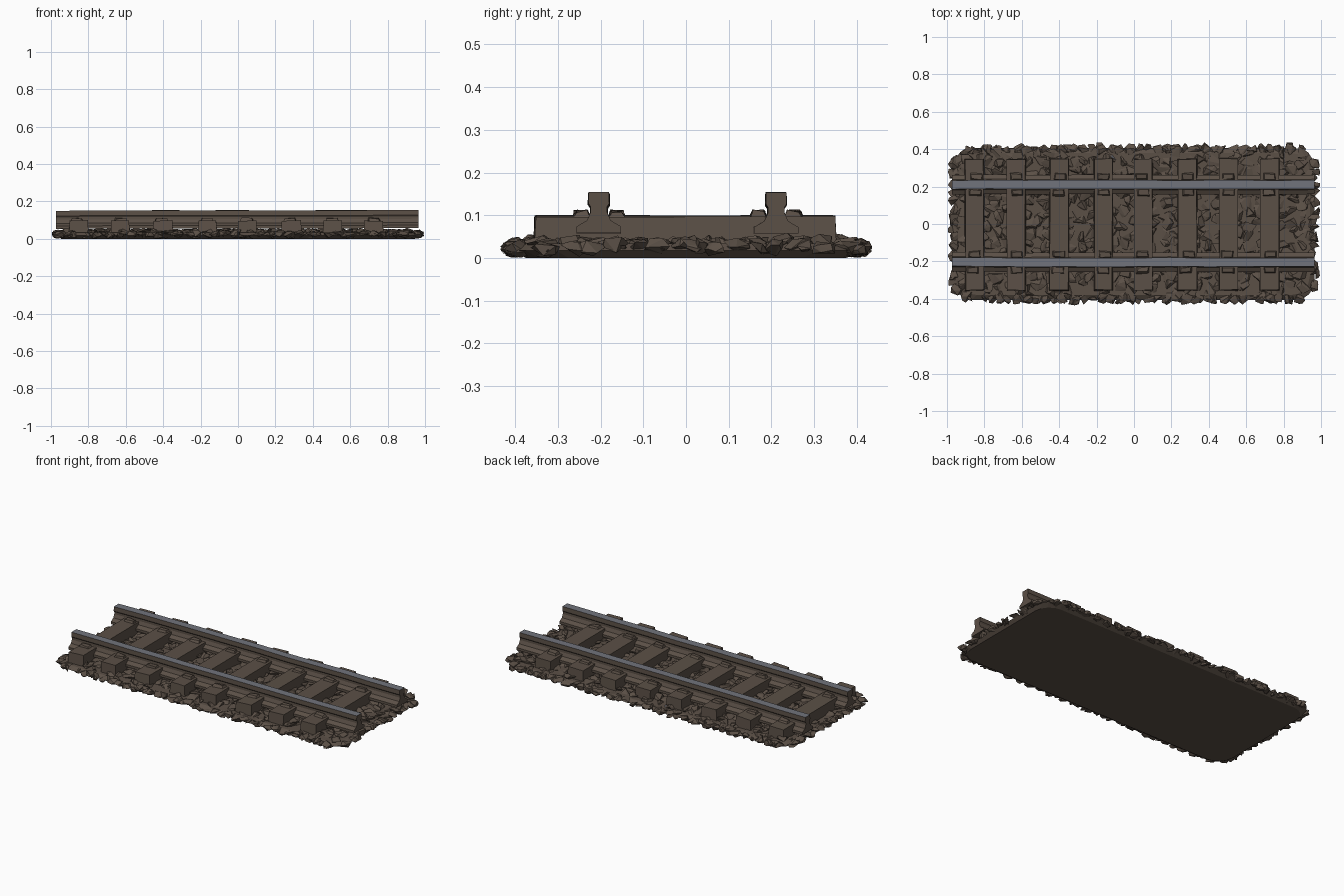
import bpy, bmesh, math, random
from mathutils import Vector

if "Cube" in bpy.data.objects:
    bpy.data.objects.remove(bpy.data.objects["Cube"])

random.seed(7)


def material(name, rgb):
    m = bpy.data.materials.new(name)
    m.diffuse_color = (*rgb, 1)
    m.use_nodes = True
    m.node_tree.nodes["Principled BSDF"].inputs["Base Color"].default_value = m.diffuse_color
    return m


BROWN = material("weathered brown", (0.105, 0.080, 0.062))
STEEL = material("worn steel", (0.165, 0.172, 0.200))


def make(name, bm):
    bmesh.ops.recalc_face_normals(bm, faces=bm.faces[:])
    me = bpy.data.meshes.new(name)
    bm.to_mesh(me)
    bm.free()
    me.materials.append(BROWN)
    me.materials.append(STEEL)
    ob = bpy.data.objects.new(name, me)
    bpy.context.collection.objects.link(ob)
    return ob


def jit(a):
    return random.uniform(-a, a)


def rounded_rect(hx, hy, r, steps=4):
    pts = []
    for q, (sx, sy) in enumerate([(1, 1), (-1, 1), (-1, -1), (1, -1)]):
        for i in range(steps + 1):
            a = math.pi / 2 * (q + i / steps)
            pts.append((sx * (hx - r) + r * math.cos(a), sy * (hy - r) + r * math.sin(a)))
    return pts


def inside(x, y, hx, hy, r):
    dx, dy = max(abs(x) - hx + r, 0), max(abs(y) - hy + r, 0)
    return math.hypot(dx, dy) <= r


# Gravel bed: flat bottomed slab that flares outward
bm = bmesh.new()
rings = []
for hx, hy, z in [(0.945, 0.375, 0), (0.965, 0.405, 0.018), (0.94, 0.38, 0.034)]:
    rings.append([bm.verts.new((x, y, z)) for x, y in rounded_rect(hx, hy, 0.10)])
for lo, hi in zip(rings, rings[1:]):
    n = len(lo)
    for i in range(n):
        bm.faces.new((lo[i], lo[(i + 1) % n], hi[(i + 1) % n], hi[i]))
bm.faces.new(rings[0][::-1])
bm.faces.new(rings[-1])
make("gravel_bed", bm)


# Loose stones: angular convex hulls on a jittered grid
def add_stone(bm, c, rx, ry, rz):
    verts = []
    for _ in range(10):
        d = Vector((random.gauss(0, 1), random.gauss(0, 1), random.gauss(0, 1))).normalized()
        x, y, z = c[0] + d.x * rx, c[1] + d.y * ry, c[2] + d.z * rz
        x = max(-1, min(1, x))
        y = max(-0.435, min(0.435, y))
        verts.append(bm.verts.new((x, y, max(0.001, z))))
    res = bmesh.ops.convex_hull(bm, input=verts)
    junk = [g for g in res["geom_interior"] if isinstance(g, bmesh.types.BMVert)]
    bmesh.ops.delete(bm, geom=junk, context='VERTS')
    if random.random() < 0.015:                       # an occasional grey facet
        faces = [g for g in res["geom"] if isinstance(g, bmesh.types.BMFace) and g.is_valid]
        if faces:
            faces[0].material_index = 1


bm = bmesh.new()
step = 0.056
for i in range(-17, 18):
    for j in range(-7, 8):
        x, y = i * step + jit(0.018), j * step + jit(0.018)
        if inside(x, y, 0.962, 0.402, 0.09):
            edge = not inside(x, y, 0.93, 0.37, 0.09)
            z = 0.024 if edge else 0.034
            add_stone(bm, (x, y, z + jit(0.005)), random.uniform(0.034, 0.048),
                      random.uniform(0.034, 0.048), random.uniform(0.016, 0.022))
# Rim stones that roughen the outline
for sx in (-1, 1):
    for k in range(14):
        add_stone(bm, (sx * 0.962, -0.32 + k * 0.049 + jit(0.01), 0.026 + jit(0.006)), 0.034, 0.036, 0.02)
for sy in (-1, 1):
    for k in range(36):
        add_stone(bm, (-0.88 + k * 0.0503 + jit(0.01), sy * 0.397, 0.024 + jit(0.006)), 0.036, 0.034, 0.02)
make("gravel_stones", bm)


# Hewn block with slightly tapered, uneven corners
def add_block(bm, x, y, z0, z1, w, d, taper=0.004, rough=0.003):
    def ring(z, t):
        return [bm.verts.new((x + sx * (w / 2 - t) + jit(rough), y + sy * (d / 2 - t) + jit(rough),
                              z + jit(rough))) for sx, sy in [(-1, -1), (1, -1), (1, 1), (-1, 1)]]
    a, b = ring(z0, 0), ring(z1, taper)
    bm.faces.new(a[::-1])
    bm.faces.new(b)
    for i in range(4):
        bm.faces.new((a[i], a[(i + 1) % 4], b[(i + 1) % 4], b[i]))


# Wooden sleepers
SLEEPERS = [-0.853, -0.63, -0.40, -0.163, 0.05, 0.286, 0.505, 0.725]
for n, x in enumerate(SLEEPERS, 1):
    bm = bmesh.new()
    add_block(bm, x, -0.003, 0.02, 0.098, 0.106 + jit(0.005), 0.708)
    make(f"sleeper_{n}", bm)

# Rails: profile (half width, height) swept along x with a little sag
HALF = [(0.052, 0.055), (0.052, 0.070), (0.028, 0.084), (0.019, 0.104), (0.019, 0.116),
        (0.0245, 0.124), (0.0235, 0.151)]
PROFILE = HALF + [(-y, z) for y, z in reversed(HALF)]
for name, yc in (("front_rail", -0.204), ("back_rail", 0.211)):
    bm = bmesh.new()
    rings = []
    for i in range(11):
        t = i / 10
        dz, dy = 0.003 * t + jit(0.0015), jit(0.002)
        x = -0.972 + 1.937 * t
        rings.append([bm.verts.new((x, yc + y + dy, z + dz)) for y, z in PROFILE])
    n = len(PROFILE)
    for a, b in zip(rings, rings[1:]):
        for k in range(n):
            f = bm.faces.new((a[k], a[(k + 1) % n], b[(k + 1) % n], b[k]))
            if min(v.co.z for v in f.verts) > 0.14:   # polished running surface
                f.material_index = 1
    bm.faces.new(rings[0])
    bm.faces.new(rings[-1][::-1])
    make(name, bm)

# Rail fasteners on both sides of each rail
bm = bmesh.new()
for x in SLEEPERS:
    for yc in (-0.204, 0.211):
        for s in (-1, 1):
            add_block(bm, x + jit(0.01), yc + s * 0.042, 0.09, 0.110, 0.07, 0.042, 0.008, 0.004)
make("rail_fasteners", bm)
